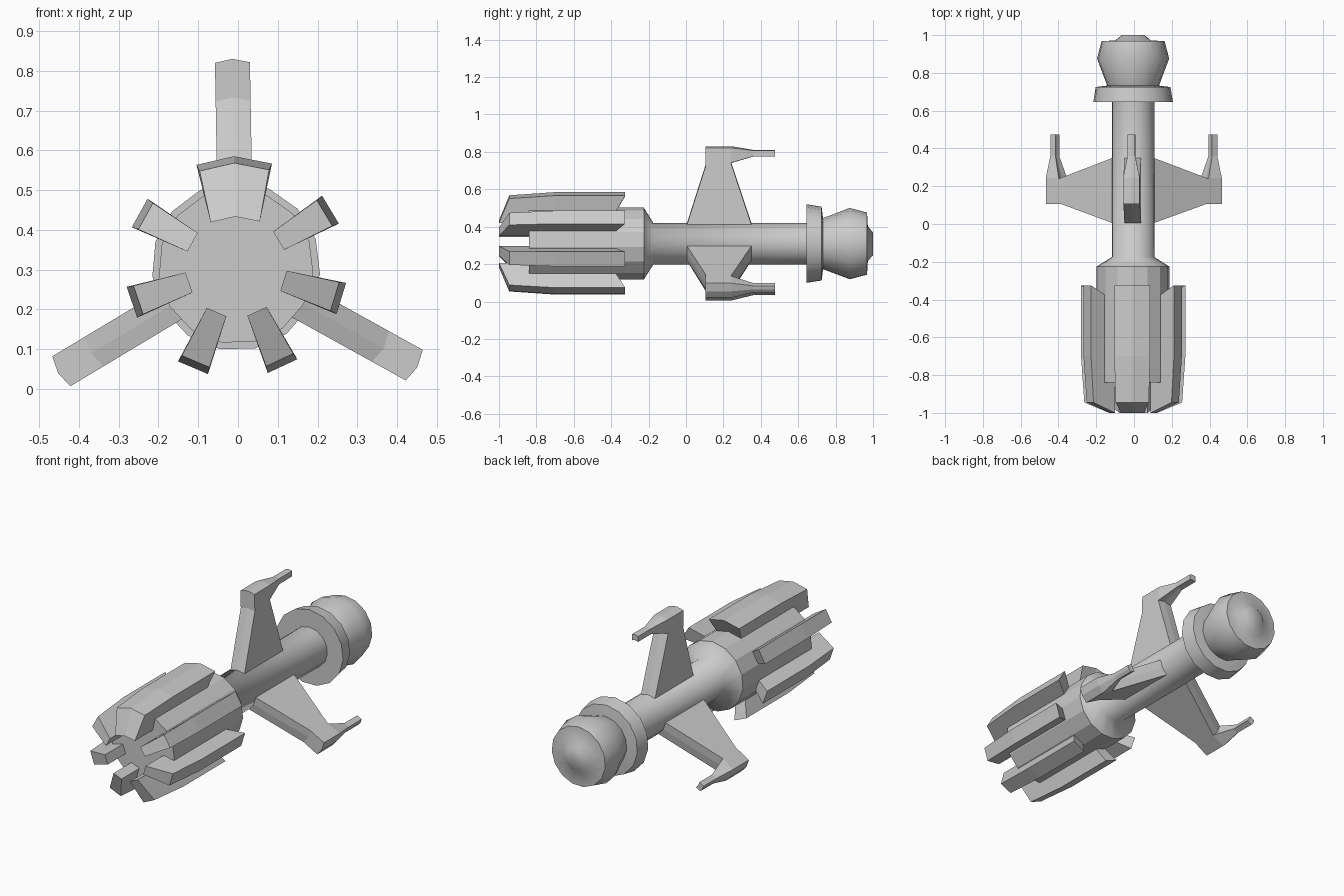
import bpy, bmesh, math
from mathutils import Vector

if "Cube" in bpy.data.objects:
    bpy.data.objects.remove(bpy.data.objects["Cube"])

CX, CZ = -0.005, 0.308      # long axis of the ship, parallel to y
SIDES = 15
TILT = 1.0                  # slight roll of the whole model, degrees
SLOPE = math.tan(math.pi / SIDES)


def finish(bm, name, smooth=None):
    bmesh.ops.recalc_face_normals(bm, faces=bm.faces[:])
    me = bpy.data.meshes.new(name)
    bm.to_mesh(me)
    bm.free()
    ob = bpy.data.objects.new(name, me)
    bpy.context.collection.objects.link(ob)
    if smooth:
        bpy.ops.object.select_all(action='DESELECT')
        ob.select_set(True)
        bpy.context.view_layer.objects.active = ob
        bpy.ops.object.shade_smooth_by_angle(angle=math.radians(smooth))
    return ob


def place(y, r, side, angle):
    """Axial, radial and sideways offsets turned to an angle about the axis."""
    a = math.radians(angle)
    c, s = math.cos(a), math.sin(a)
    return Vector((CX + r * c - side * s, y, CZ + r * s + side * c))


def turned(name, profile, smooth=None):
    """Closed 15-sided body of revolution from (y, radius) points."""
    bm = bmesh.new()
    rings = [[bm.verts.new(place(y, r, 0, 90 + TILT + i * 360 / SIDES))
              for i in range(SIDES)] for y, r in profile]
    for a, b in zip(rings, rings[1:]):
        for i in range(SIDES):
            j = (i + 1) % SIDES
            bm.faces.new((a[i], a[j], b[j], b[i]))
    bm.faces.new(rings[0])
    bm.faces.new(rings[-1])
    return finish(bm, name, smooth)


def blade(name, points, cells, angle, ridged):
    """Radial plate from (y, radius, half width) points, optionally peaked."""
    bm = bmesh.new()
    loops = []
    for k in ((-1, 0, 1) if ridged else (-1, 1)):
        loops.append([bm.verts.new(place(
            y, r - (abs(k) * w * SLOPE if ridged else 0), k * w, angle + TILT))
            for y, r, w in points])
    n = len(points)
    for a, b in zip(loops, loops[1:]):
        for i in range(n):
            j = (i + 1) % n
            bm.faces.new((a[i], a[j], b[j], b[i]))
    for loop in (loops[0], loops[-1]):
        for cell in cells:
            bm.faces.new([loop[i] for i in cell])
    return finish(bm, name)


# Central body
turned("engine_hub", [(-0.84, 0.195), (-0.225, 0.195)])
turned("fuselage", [(-0.226, 0.195), (-0.175, 0.113), (0.66, 0.113)], 65)
turned("collar", [(0.645, 0.212), (0.725, 0.199), (0.735, 0.12)], 50)
turned("head", [(0.72, 0.133), (0.875, 0.192), (0.968, 0.168),
                (0.972, 0.095), (1.0, 0.06)], 65)

# Engine fins: one broad fin on top, six narrow ones around the hub
FIN = [(-1.0, 0.125, 0.65), (-0.945, 0.26, 0.92), (-0.7, 0.277, 1.0),
       (-0.325, 0.277, 1.0), (-0.41, 0.125, 0.65), (-0.7, 0.125, 0.65)]
FIN_CELLS = [(0, 1, 2, 5), (5, 2, 3, 4)]


def fin(name, half, angle, ridged):
    blade(name, [(y, r, half * w) for y, r, w in FIN], FIN_CELLS, angle, ridged)


fin("top_fin", 0.095, 90, True)
for i, a in enumerate((24, 72, 120)):
    for side, s in (("left", -1), ("right", 1)):
        fin(f"{side}_fin_{i + 1}", 0.041, -90 + s * a, False)

# Three wings, each with a forward-pointing prong at the tip
W = 0.044
WING = [(0.0, 0.095, W), (0.105, 0.425, W), (0.105, 0.522, W),
        (0.245, 0.522, W), (0.36, 0.503, 0.02), (0.475, 0.503, 0.02),
        (0.475, 0.472, 0.02), (0.36, 0.472, 0.02), (0.24, 0.442, W),
        (0.355, 0.095, W)]
WING_CELLS = [(0, 1, 8, 9), (1, 2, 3, 8), (3, 4, 7, 8), (4, 5, 6, 7)]
for name, a in (("top_wing", 90), ("left_wing", 210), ("right_wing", 330)):
    blade(name, WING, WING_CELLS, a, True)
